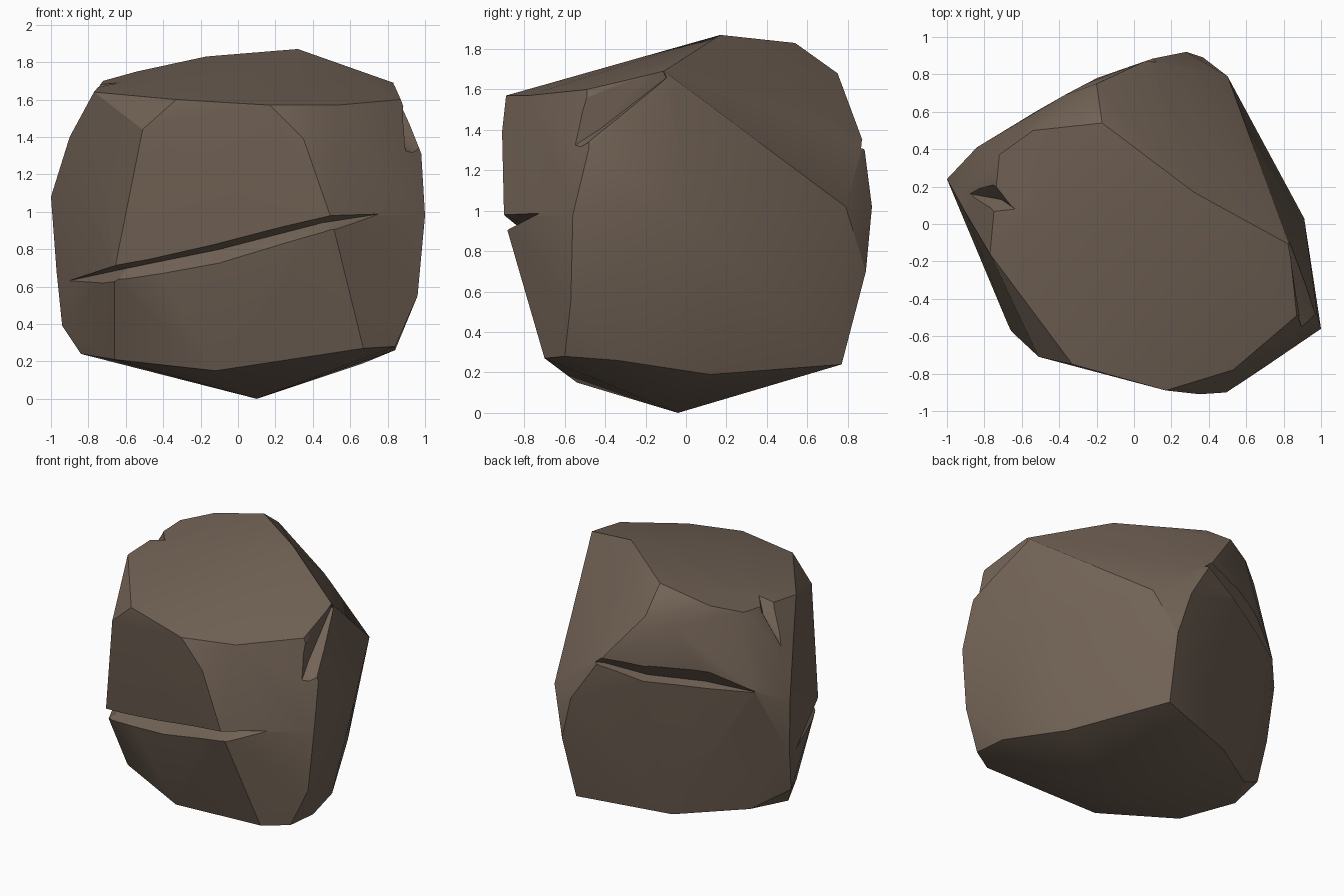
import bpy, bmesh
from mathutils import Vector

if "Cube" in bpy.data.objects:
    bpy.data.objects.remove(bpy.data.objects["Cube"])

# Single stone colour
stone = bpy.data.materials.new("brown_stone")
stone.diffuse_color = (0.17, 0.125, 0.093, 1)
stone.use_nodes = True
stone.node_tree.nodes["Principled BSDF"].inputs["Base Color"].default_value = stone.diffuse_color


def make_object(name, bm):
    bmesh.ops.recalc_face_normals(bm, faces=bm.faces)
    mesh = bpy.data.meshes.new(name)
    bm.to_mesh(mesh)
    bm.free()
    mesh.materials.append(stone)
    obj = bpy.data.objects.new(name, mesh)
    bpy.context.collection.objects.link(obj)
    return obj


# Boulder body: hull of the main corner points
corners = [
    # top rim and crown
    (-.77, -.16, 1.64), (-.33, -.75, 1.6), (.17, -.89, 1.57), (.53, -.78, 1.57),
    (.87, -.49, 1.6), (.83, -.11, 1.69), (.32, .17, 1.87), (-.17, .54, 1.83),
    (-.54, .5, 1.75), (-.72, .37, 1.7), (-.2, .75, 1.68), (-.37, .69, 1.62),
    # front and left
    (-.51, -.71, 1.44), (.35, -.91, 1.39), (.5, -.9, .96), (-.66, -.57, .69),
    (-1, .24, 1.08), (-.9, .06, 1.4), (-.97, .2, .68), (-.94, .14, .39),
    # right and back
    (.98, -.48, 1.31), (1, -.56, .98), (.96, -.57, .55), (.91, .03, .95),
    (.5, .79, 1.02), (.28, .92, 1.02), (.37, .89, .7), (.08, .88, 1.33),
    (-.2, .78, 1.22), (-.58, .57, 1.2), (-.84, .41, 1.17),
    # underside
    (.67, -.7, .27), (.84, -.6, .28), (.84, -.34, .26), (.67, .12, .19),
    (.34, .77, .24), (-.29, .57, .2), (-.71, .28, .24), (-.84, .03, .24),
    (-.66, -.32, .21), (-.12, -.54, .15), (.1, -.04, 0),
]
bm = bmesh.new()
for c in corners:
    bm.verts.new(c)
res = bmesh.ops.convex_hull(bm, input=bm.verts)
loose = [v for v in bm.verts if not v.link_faces]
bmesh.ops.delete(bm, geom=loose, context='VERTS')
rock = make_object("boulder", bm)


def groove(name, stations):
    """V-shaped cutter along surface points (x, y, z, half width, depth)."""
    pts = [Vector(s[:3]) for s in stations]
    bm = bmesh.new()
    rings = []
    for i, (p, s) in enumerate(zip(pts, stations)):
        along = pts[min(i + 1, len(pts) - 1)] - pts[max(i - 1, 0)]
        inward = (Vector((0, 0, .95)) - p).normalized()
        side = along.cross(inward).normalized()
        floor = p + inward * s[4]
        ring = [floor]
        for k in (1, -1):
            lip = p + side * s[3] * k
            ring.append(floor + (lip - floor) * 2.2)
        rings.append([bm.verts.new(v) for v in ring])
    for a, b in zip(rings, rings[1:]):
        for k in range(3):
            n = (k + 1) % 3
            # triangulated so twisted sides stay well defined
            bm.faces.new((a[k], a[n], b[n]))
            bm.faces.new((a[k], b[n], b[k]))
    bm.faces.new(rings[0])
    bm.faces.new(rings[-1][::-1])
    cutter = make_object(name, bm)
    cutter.hide_render = True
    return cutter


# Cracks and chips
cutters = [
    groove("front_crack", [(-.95, .1, .62, .004, .01), (-.66, -.57, .67, .045, .09),
                           (-.12, -.73, .77, .062, .12), (.5, -.9, .94, .042, .1),
                           (.84, -.71, 1.0, .004, .01)]),
    groove("back_crack", [(-.84, .41, 1.17, .004, .01), (-.57, .57, 1.23, .05, .08),
                          (-.2, .77, 1.26, .045, .08), (.08, .88, 1.32, .025, .06),
                          (.16, .93, 1.33, .01, .03)]),
    groove("right_chip", [(.83, -.1, 1.67, .015, .02), (.91, -.45, 1.43, .06, .06),
                          (.92, -.6, 1.3, .03, .015)]),
    groove("left_chip", [(-.92, .17, 1.38, .004, .01), (-.76, .14, 1.64, .06, .07),
                         (-.64, .08, 1.7, .004, .01)]),
]
bpy.context.view_layer.objects.active = rock
for c in cutters:
    mod = rock.modifiers.new(c.name, 'BOOLEAN')
    mod.operation = 'DIFFERENCE'
    mod.solver = 'EXACT'
    mod.object = c
    bpy.ops.object.modifier_apply(modifier=mod.name)
    bpy.data.objects.remove(c)

# Soft facets with crisp main edges
bpy.ops.object.select_all(action='DESELECT')
rock.select_set(True)
bpy.ops.object.shade_smooth_by_angle(angle=0.52)
